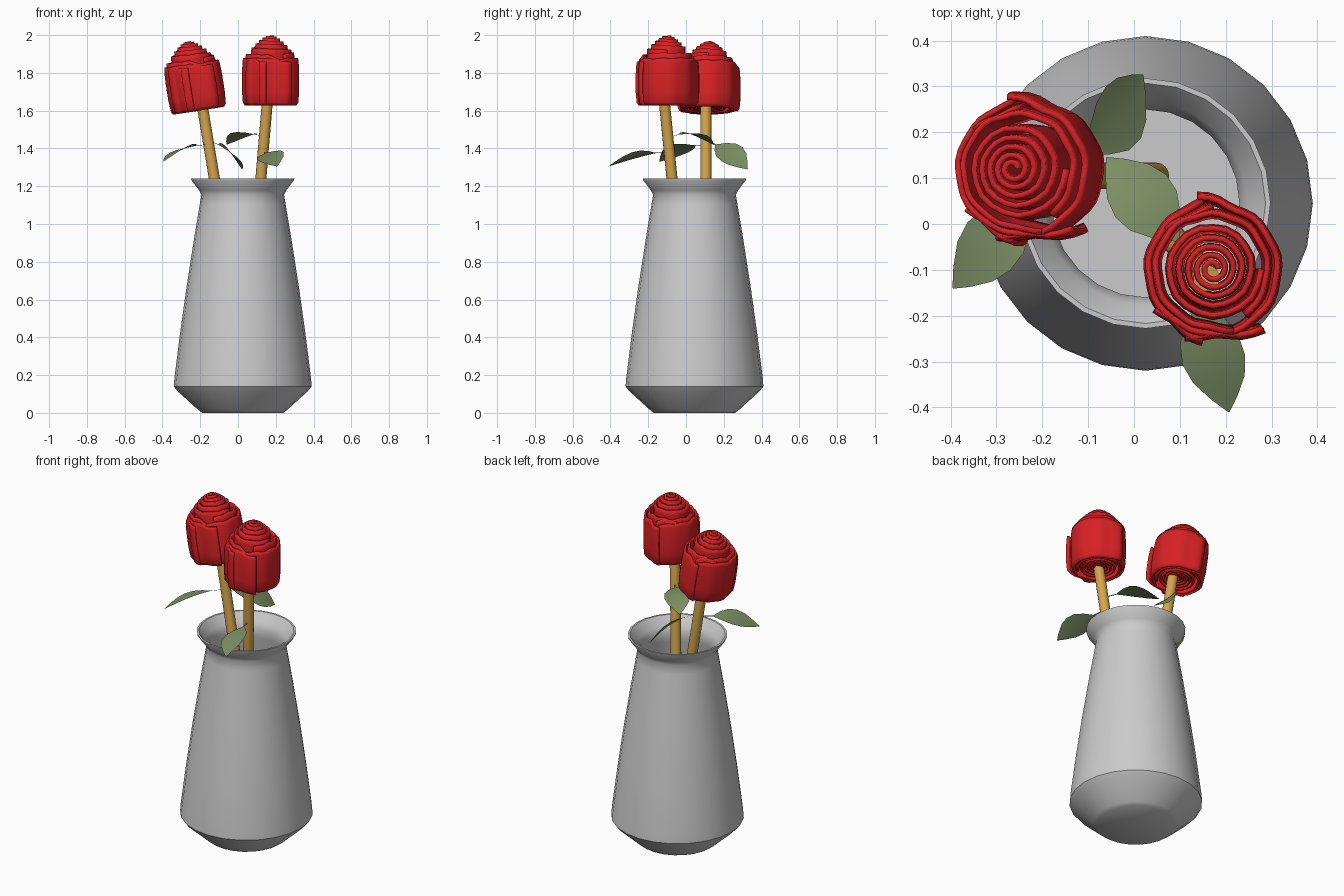
import bpy, bmesh, math
from mathutils import Vector, Matrix

if "Cube" in bpy.data.objects:
    bpy.data.objects.remove(bpy.data.objects["Cube"])


def material(name, r, g, b):
    m = bpy.data.materials.new(name)
    m.diffuse_color = (r, g, b, 1)
    m.use_nodes = True
    m.node_tree.nodes["Principled BSDF"].inputs["Base Color"].default_value = m.diffuse_color
    return m


GREY = material("grey_ceramic", 0.60, 0.60, 0.60)
RED = material("rose_red", 0.68, 0.015, 0.018)
TAN = material("stem_tan", 0.66, 0.38, 0.075)
GREEN = material("leaf_green", 0.20, 0.27, 0.125)


def finish(bm, name, mat, angle=None):
    me = bpy.data.meshes.new(name)
    bm.to_mesh(me)
    bm.free()
    ob = bpy.data.objects.new(name, me)
    bpy.context.collection.objects.link(ob)
    me.materials.append(mat)
    if angle:
        bpy.ops.object.select_all(action='DESELECT')
        bpy.context.view_layer.objects.active = ob
        ob.select_set(True)
        bpy.ops.object.shade_smooth_by_angle(angle=math.radians(angle))
    return ob


def grid_faces(bm, rows, wrap=False):
    """Skin a list of vertex rows."""
    n = len(rows)
    for i in range(n if wrap else n - 1):
        a, b = rows[i], rows[(i + 1) % n]
        for j in range(len(a) - 1):
            bm.faces.new((a[j], a[j + 1], b[j + 1], b[j]))


# Vase: lathed outer wall, flared rim, inner wall and floor
outer = [(0.215, 0.0), (0.235, 0.015), (0.345, 0.115), (0.365, 0.14), (0.362, 0.18),
         (0.332, 0.42), (0.300, 0.65), (0.258, 0.92), (0.228, 1.10), (0.219, 1.155),
         (0.232, 1.18), (0.272, 1.232), (0.273, 1.24)]
inner = [(0.262, 1.24), (0.222, 1.19), (0.205, 1.155), (0.213, 1.10), (0.243, 0.92),
         (0.285, 0.65), (0.317, 0.42), (0.348, 0.16), (0.22, 0.02)]
SIDES = 24
bm = bmesh.new()
rows = []
for i in range(SIDES):
    a = math.tau * i / SIDES
    rows.append([bm.verts.new((0.025 + r * math.cos(a), 0.045 + r * math.sin(a), z))
                 for r, z in outer + inner])
grid_faces(bm, rows, wrap=True)
bm.faces.new([r[0] for r in rows])
bm.faces.new([r[-1] for r in rows])
bmesh.ops.recalc_face_normals(bm, faces=bm.faces)
finish(bm, "vase", GREY, 42)


# Stems: straight rods
def stem(name, p0, p1, radius=0.029):
    p0, p1 = Vector(p0), Vector(p1)
    d = p1 - p0
    bm = bmesh.new()
    rot = d.to_track_quat('Z', 'Y').to_matrix().to_4x4()
    bmesh.ops.create_cone(bm, cap_ends=True, segments=16, radius1=radius, radius2=radius,
                          depth=d.length, matrix=Matrix.Translation((p0 + p1) / 2) @ rot)
    finish(bm, name, TAN, 40)


stem("stem_left", (0.048, 0.105, 0.2), (-0.195, 0.105, 1.66))
stem("stem_right", (0.03, 0.035, 0.15), (0.158, -0.118, 1.68))


# Rose heads: a thick rolled ribbon wrapped by outer petals with flared ends
def ribbon(bm, path):
    """Vertical petal wall along (angle, radius) points; tops rise to the middle."""
    profile = [(0, 0.90), (0.06, 0.97), (0.3, 1.0), (0.7, 1.0), (0.92, 0.98), (1, 0.96)]
    rows = []
    for a, r in path:
        top = 0.37 - 0.13 * min(r / 0.15, 1.05) ** 1.6
        low = 0.02 * (1 - min(r / 0.15, 1))
        rows.append([bm.verts.new((r * k * math.cos(a), r * k * math.sin(a),
                                   low + t * (top - low))) for t, k in profile])
    grid_faces(bm, rows)


def petal(a0, a1, r0, r1, flare):
    path = []
    n = int((a1 - a0) / 8)
    for i in range(n + 1):
        t = i / n
        ang = a0 + (a1 - a0) * t
        edge = max(0, 1 - (a1 - ang) / 28) + 0.6 * max(0, 1 - (ang - a0) / 22)
        r = r0 + (r1 - r0) * t + flare * edge + 0.002 * math.sin(math.radians(ang * 9))
        path.append((math.radians(ang), r))
    return path


def rose(name, loc, tilt):
    bm = bmesh.new()
    # rolled heart
    n, turns = 100, 5
    path = []
    for i in range(n + 1):
        t = i / n
        a = math.tau * turns * t
        path.append((a, 0.012 + 0.098 * t ** 1.15 + 0.0015 * math.sin(a * 7) * t))
    ribbon(bm, path)
    # outer petals
    for p in ((-55, 140, 0.122, 0.126, 0.012), (90, 290, 0.128, 0.130, 0.018),
              (-112, 102, 0.148, 0.143, 0.024), (98, 262, 0.143, 0.147, 0.018),
              (215, 310, 0.140, 0.152, 0.026)):
        ribbon(bm, petal(*p))
    ob = finish(bm, name, RED, 40)
    ob.location = loc
    ob.rotation_euler = tilt
    mod = ob.modifiers.new("thickness", 'SOLIDIFY')
    mod.thickness = 0.012
    mod.offset = 0


rose("rose_left", (-0.208, 0.12, 1.603), (0, math.radians(-9), 0))
rose("rose_right", (0.172, -0.098, 1.63), (0, 0, 0))


# Leaves: folded blades on a thin stalk, arched a little
def leaf(name, base, tip, normal, width, arch):
    base, tip, up = Vector(base), Vector(tip), Vector(normal).normalized()
    along = tip - base
    side = along.cross(up).normalized()
    up = side.cross(along).normalized()
    bm = bmesh.new()
    rows = []
    for t, w in ((0, 0.05), (0.22, 0.07), (0.34, 0.55), (0.48, 0.92), (0.62, 1.0),
                 (0.76, 0.82), (0.9, 0.4), (1, 0.02)):
        c = base + along * t + up * arch * math.sin(math.pi * t)
        h = side * (w * width / 2)
        rows.append([bm.verts.new(c - h + up * 0.008 * w), bm.verts.new(c),
                     bm.verts.new(c + h + up * 0.008 * w)])
    grid_faces(bm, rows)
    bmesh.ops.recalc_face_normals(bm, faces=bm.faces)
    finish(bm, name, GREEN, 40)


leaf("leaf_back", (-0.15, 0.11, 1.44), (0.02, 0.325, 1.29), (0.69, 0, 0.72), 0.155, 0.025)
leaf("leaf_middle", (0.14, -0.09, 1.46), (-0.06, 0.145, 1.42), (0.0, 0.1, 1), 0.145, 0.035)
leaf("leaf_left", (-0.16, 0.10, 1.42), (-0.395, -0.14, 1.33), (-0.38, 0, 1), 0.145, 0.025)
leaf("leaf_front", (0.137, -0.09, 1.38), (0.207, -0.41, 1.305), (-0.28, -0.2, 1), 0.145, 0.02)
